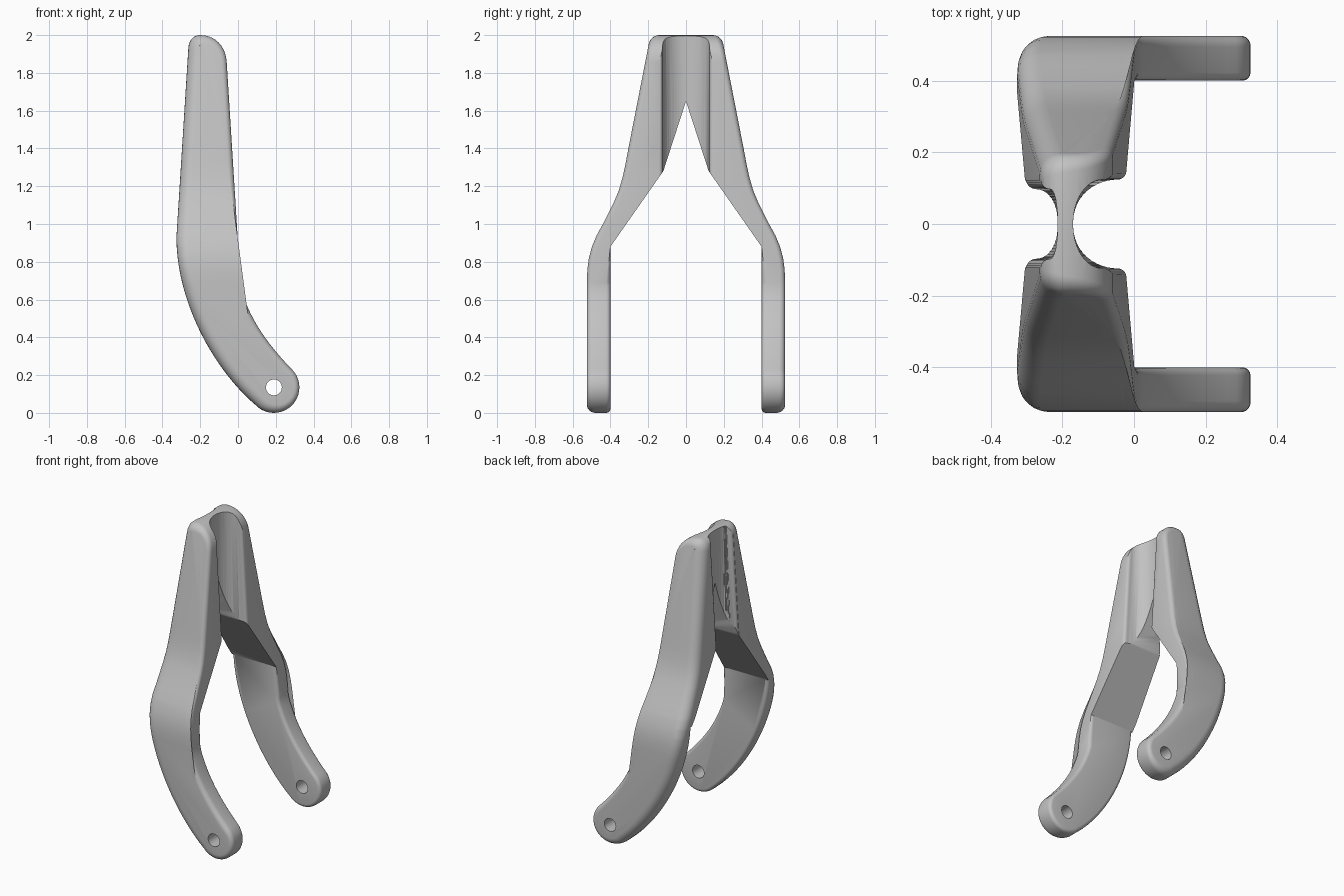
import bpy, bmesh, math
from mathutils import Vector

if "Cube" in bpy.data.objects:
    bpy.data.objects.remove(bpy.data.objects["Cube"], do_unlink=True)

grey = bpy.data.materials.new("plain grey")
grey.use_nodes = True
COLOUR = (0.54, 0.54, 0.54, 1)
grey.diffuse_color = COLOUR
grey.node_tree.nodes["Principled BSDF"].inputs["Base Color"].default_value = COLOUR


def bezier(a, b, c, d, n=12):
    """Points on a cubic curve, without the last one."""
    a, b, c, d = map(Vector, (a, b, c, d))
    return [a*(1-t)**3 + b*3*t*(1-t)**2 + c*3*t*t*(1-t) + d*t**3
            for t in (i / n for i in range(n))]


def volume(mesh):
    bm = bmesh.new()
    bm.from_mesh(mesh)
    size = bm.calc_volume(signed=True)
    bm.free()
    return size


def loft(name, rings):
    """Closed triangulated solid through rings of equal point count, facing outwards."""
    bm = bmesh.new()
    loops = [[bm.verts.new(p) for p in ring] for ring in rings]
    for lo, hi in zip(loops, loops[1:]):
        for i in range(len(lo)):
            bm.faces.new((lo[i-1], lo[i], hi[i], hi[i-1]))
    bm.faces.new(reversed(loops[0]))
    bm.faces.new(loops[-1])
    bmesh.ops.triangulate(bm, faces=bm.faces[:])
    if bm.calc_volume(signed=True) < 0:
        bmesh.ops.reverse_faces(bm, faces=bm.faces[:])
    mesh = bpy.data.meshes.new(name)
    bm.to_mesh(mesh)
    bm.free()
    obj = bpy.data.objects.new(name, mesh)
    bpy.context.collection.objects.link(obj)
    mesh.materials.append(grey)
    return obj


def cut(obj, cutter):
    """Subtract the cutter, keeping the first result that really lost volume."""
    cutter.hide_render = True
    before = volume(obj.data)
    for solver in ("MANIFOLD", "EXACT", "FLOAT"):
        mod = obj.modifiers.new("cut", "BOOLEAN")
        mod.operation, mod.solver, mod.object = "DIFFERENCE", solver, cutter
        depsgraph = bpy.context.evaluated_depsgraph_get()
        result = bpy.data.meshes.new_from_object(obj.evaluated_get(depsgraph))
        obj.modifiers.remove(mod)
        if 0 < volume(result) < before - 1e-5:
            obj.data = result
            break
    bpy.data.objects.remove(cutter, do_unlink=True)


# Arm outline seen from the front, clockwise from the outer elbow
TIP, TIP_R = Vector((0.19, 0.135)), 0.135
outline = [Vector((-0.326, 0.93))]
outline += bezier((-0.263, 1.93), (-0.26, 1.98), (-0.23, 2), (-0.2, 2), 8)
outline += bezier((-0.2, 2), (-0.12, 2), (-0.065, 1.94), (-0.06, 1.86), 10)
outline += bezier((-0.06, 1.86), (-0.04, 1.5), (-0.01, 1.1), (0.012, 0.69), 4)
outline += bezier((0.012, 0.69), (0.014, 0.66), (0.022, 0.63), (0.035, 0.6), 6)
outline += bezier((0.035, 0.6), (0.09, 0.45), (0.19, 0.33), (0.285, 0.23), 12)
for i in range(20):
    a = math.pi / 4 - math.pi * i / 20
    outline.append(TIP + TIP_R * Vector((math.cos(a), math.sin(a))))
outline += bezier((0.095, 0.04), (-0.12, 0.22), (-0.326, 0.58), (-0.326, 0.93), 20)

# Rounded outer rim: wider on the outer side of the bend
OUT_Y, count = 0.525, len(outline)
normals, widths = [], []
for i in range(count):
    t = (outline[(i+1) % count] - outline[i-1]).normalized()
    normals.append(Vector((t.y, -t.x)))
    widths.append(0.045 + 0.018 * normals[-1].x)
rings = [[(p.x, -0.3, p.y) for p in outline]]
for k in range(7):
    a = math.pi / 2 * k / 6
    rings.append([])
    for p, n, w in zip(outline, normals, widths):
        q = p + n * w * (1 - math.cos(a))
        rings[-1].append((q.x, OUT_Y - w * (1 - math.sin(a)), q.y))
arm = loft("fork_arms", rings)

# Slice the arm by height and lean it inwards along the outer side curve
side = [(0, .525), (.7, .525), (.76, .522), (.82, .514), (.88, .498), (.94, .473),
        (1, .44), (1.06, .41), (1.12, .38), (1.18, .355), (1.25, .335),
        (1.32, .32), (1.4, .305), (2.01, .186)]


def outer_y(z):
    for (z0, y0), (z1, y1) in zip(side, side[1:]):
        if z <= z1:
            return y0 + (y1 - y0) * (z - z0) / (z1 - z0)
    return side[-1][1]


bm = bmesh.new()
bm.from_mesh(arm.data)
for z, _ in side[1:-1]:
    bmesh.ops.bisect_plane(bm, geom=bm.verts[:] + bm.edges[:] + bm.faces[:],
                           plane_co=(0, 0, z), plane_no=(0, 0, 1), dist=1e-5)
for v in bm.verts:
    v.co.y += outer_y(v.co.z) - OUT_Y
bmesh.ops.triangulate(bm, faces=bm.faces[:])
bm.to_mesh(arm.data)
bm.free()

# Gap between the arms
gap = [(-1, -0.1), (0.4, -0.1), (0.4, 0.88), (0.12, 1.28), (0, 1.65), (-1, 1.65)]
cut(arm, loft("gap_cutter", [[(x, y, z) for y, z in gap] for x in (-1, 1)]))


# Upright grooves, with rounded lips following the sloping sides
def groove_ring(z, sign, edge, floor, half, lip):
    start = edge - sign * lip
    depth = abs(start - floor)
    pts = [(edge + sign * 0.2, half + lip)]
    for k in range(7):
        a = math.pi / 2 * k / 6
        pts.append((start + sign * lip * math.cos(a), half + lip * (1 - math.sin(a))))
    for k in range(1, 13):
        a = math.pi / 2 * k / 12
        pts.append((start - sign * depth * math.sin(a), half * math.cos(a)))
    pts += [(x, -y) for x, y in reversed(pts[:-1])]
    return [(x, y, z) for x, y in pts]


def groove(name, sign, top_edge, slope, floor, half, lip):
    return loft(name, [groove_ring(z, sign, top_edge + slope * (1.9 - z), floor, half, lip)
                       for z in (0.95, 2.1)])


cut(arm, groove("left_groove_cutter", 1, -0.061, 0.06, -0.17, 0.124, 0.022))
cut(arm, groove("right_groove_cutter", -1, -0.263, -0.062, -0.213, 0.097, 0.024))

# Axle hole
cut(arm, loft("hole_cutter", [
    [(TIP.x + 0.042 * math.cos(a), y, TIP.y + 0.042 * math.sin(a))
     for a in (math.tau * i / 32 for i in range(32))] for y in (0.2, 0.8)]))

# Trim at the middle plane, merge flat areas and round the inner rim of the lower arm
bm = bmesh.new()
bm.from_mesh(arm.data)
bmesh.ops.remove_doubles(bm, verts=bm.verts, dist=1e-5)
bmesh.ops.bisect_plane(bm, geom=bm.verts[:] + bm.edges[:] + bm.faces[:],
                       plane_co=(0, 0, 0), plane_no=(0, 1, 0), clear_inner=True)
bmesh.ops.dissolve_limit(bm, angle_limit=math.radians(0.4),
                         verts=bm.verts[:], edges=bm.edges[:])
rim = [e for e in bm.edges if len(e.link_faces) == 2
       and all(abs(v.co.y - 0.4) < 1e-3 and v.co.z < 0.885 for v in e.verts)
       and e.calc_face_angle(0) > 1
       and all((Vector((v.co.x, v.co.z)) - TIP).length > 0.06 for v in e.verts)
       and not all(abs(v.co.z - 0.88) < 2e-3 for v in e.verts)]
bmesh.ops.bevel(bm, geom=rim, offset=0.022, segments=4, profile=0.5,
                affect="EDGES", clamp_overlap=False)
bm.to_mesh(arm.data)
bm.free()

# Matching arm on the other side
bpy.context.view_layer.objects.active = arm
arm.select_set(True)
mirror = arm.modifiers.new("mirror", "MIRROR")
mirror.use_axis = (False, True, False)
mirror.use_clip = True
mirror.merge_threshold = 0.0005
bpy.ops.object.modifier_apply(modifier=mirror.name)
bpy.ops.object.shade_smooth_by_angle(angle=math.radians(30))
